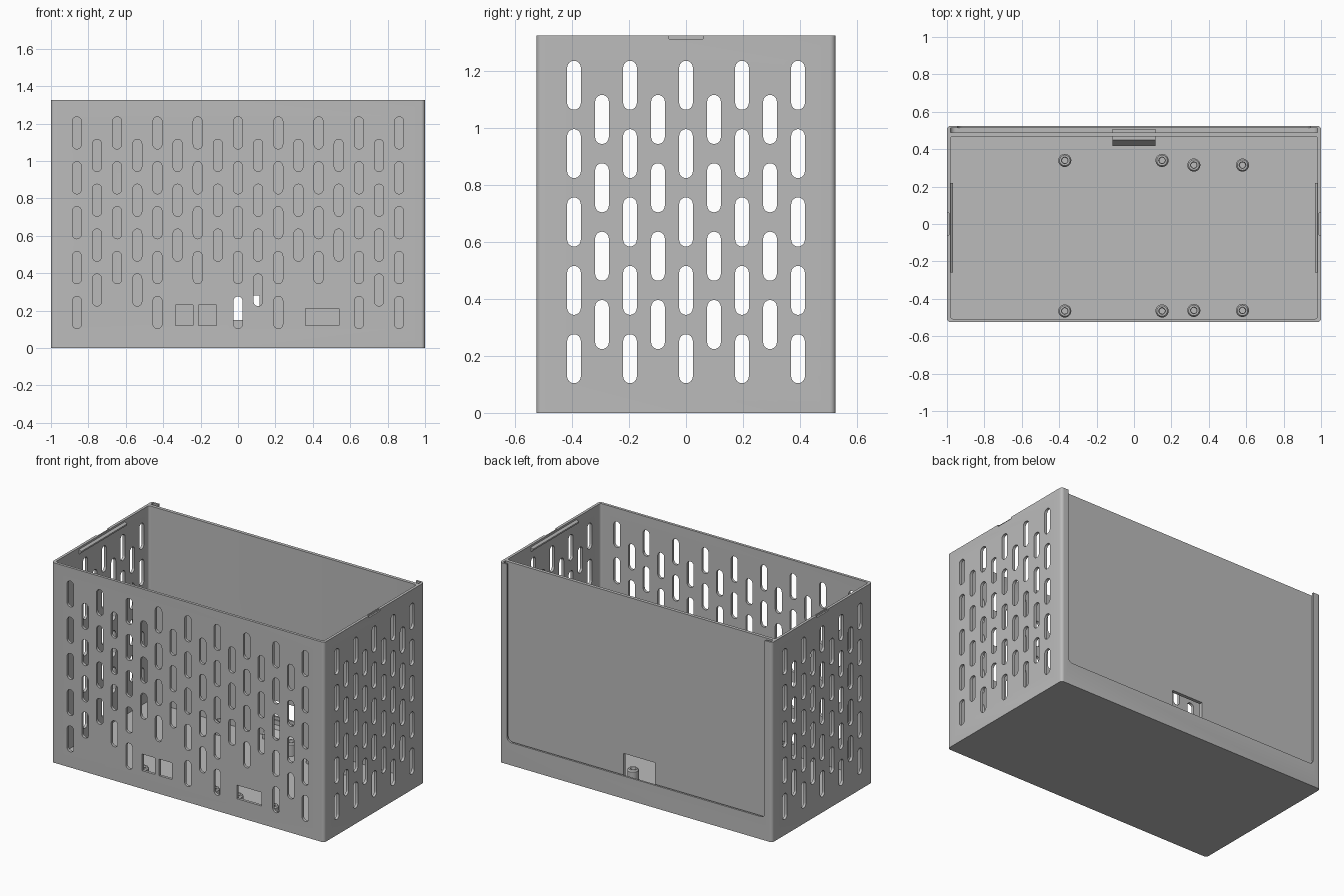
import bpy, bmesh, math
from mathutils import Vector

if "Cube" in bpy.data.objects:
    bpy.data.objects.remove(bpy.data.objects["Cube"])

grey = bpy.data.materials.new("grey plastic")
grey.diffuse_color = (0.5, 0.5, 0.5, 1)
grey.use_nodes = True
grey.node_tree.nodes["Principled BSDF"].inputs["Base Color"].default_value = grey.diffuse_color
W, D, H = 1.0, 0.525, 1.325          # half width, half depth, height
PLACE = {'x': lambda u, v, t: (t, u, v),
         'y': lambda u, v, t: (u, t, v),
         'z': lambda u, v, t: (u, v, t)}


def rounded(u0, u1, v0, v1, r=0.0, n=6):
    """Rectangle outline with rounded corners."""
    if r == 0:
        return [(u0, v0), (u1, v0), (u1, v1), (u0, v1)]
    pts = []
    for i, (cu, cv) in enumerate([(u1 - r, v1 - r), (u0 + r, v1 - r),
                                  (u0 + r, v0 + r), (u1 - r, v0 + r)]):
        for k in range(n + 1):
            a = math.pi / 2 * (i + k / n)
            p = (cu + r * math.cos(a), cv + r * math.sin(a))
            if not pts or (Vector(p) - Vector(pts[-1])).length > 1e-5:
                pts.append(p)
    if (Vector(pts[0]) - Vector(pts[-1])).length < 1e-5:
        pts.pop()
    return pts


def prism(bm, pts, axis, t0, t1):
    """Extrude an outline along an axis."""
    f = PLACE[axis]
    a = [bm.verts.new(f(u, v, t0)) for u, v in pts]
    b = [bm.verts.new(f(u, v, t1)) for u, v in pts]
    n = len(pts)
    faces = [bm.faces.new(a[::-1]), bm.faces.new(b)]
    for i in range(n):
        faces.append(bm.faces.new((a[i], a[(i + 1) % n], b[(i + 1) % n], b[i])))
    bmesh.ops.recalc_face_normals(bm, faces=faces)


def make(name, prisms):
    bm = bmesh.new()
    for p in prisms:
        prism(bm, *p)
    me = bpy.data.meshes.new(name)
    bm.to_mesh(me)
    bm.free()
    ob = bpy.data.objects.new(name, me)
    bpy.context.collection.objects.link(ob)
    me.materials.append(grey)
    return ob


def smooth(ob):
    bpy.ops.object.select_all(action='DESELECT')
    ob.select_set(True)
    bpy.context.view_layer.objects.active = ob
    bpy.ops.object.shade_smooth_by_angle(angle=math.radians(30))


def cut(ob, name, prisms):
    """Subtract a group of prisms and drop the cutter."""
    cutter = make(name, prisms)
    cutter.hide_render = True
    m = ob.modifiers.new(name, 'BOOLEAN')
    m.operation, m.solver, m.object = 'DIFFERENCE', 'EXACT', cutter
    bpy.context.view_layer.objects.active = ob
    bpy.ops.object.modifier_apply(modifier=m.name)
    bpy.data.objects.remove(cutter)


# Open case with floor and four walls
case = make("case", [(rounded(-W, W, -D, D, 0.02), 'z', 0, H)])
cut(case, "cavity", [(rounded(-0.982, 0.982, -0.507, 0.468, 0.015), 'z', 0.03, 1.5)])

# Sliding groove and the framed opening in the back
cut(case, "groove", [(rounded(-0.982, 0.982, 0.13, 1.6, 0.03), 'y', 0.49, 0.512)])
cut(case, "back_opening", [(rounded(-0.945, 0.945, 0.15, 1.6, 0.03), 'y', 0.505, 0.6)])
cut(case, "card_slot", [(rounded(-0.115, 0.115, 0.1, 0.28), 'y', 0.44, 0.505)])

# Staggered ventilation slots
R = 0.024
blocked = {-6, -3, -2, -1, 3, 4, 5}   # columns whose lowest slot is left out
front, sides = [], []
for c in range(-8, 9):
    odd = c % 2
    for k in range(4 if odd else 5):
        if k == 0 and c in blocked:
            continue
        x, z = c * 0.1077, 0.19 + 0.12 * odd + 0.24 * k
        front.append((rounded(x - R, x + R, z - 0.086, z + 0.086, R), 'y', -0.6, -0.45))
for c in range(-4, 5):
    odd = c % 2
    for k in range(4 if odd else 5):
        y, z = c * 0.0983, 0.19 + 0.12 * odd + 0.24 * k
        for s in (-1, 1):
            sides.append((rounded(y - R, y + R, z - 0.086, z + 0.086, R), 'x',
                          *sorted((s * 0.93, s * 1.1))))
# Connector ports
for x0, x1, z1 in ((-0.335, -0.24, 0.23), (-0.21, -0.115, 0.23), (0.36, 0.54, 0.21)):
    front.append((rounded(x0, x1, 0.12, z1), 'y', -0.6, -0.45))
cut(case, "front_holes", front)
cut(case, "side_holes", sides)

# Small pry notches on the outer top edge
cut(case, "notches", [(rounded(-0.06, 0.06, 1.313, 1.4), 'x', *sorted((s * 0.99, s * 1.1)))
                      for s in (-1, 1)])
smooth(case)

# Lid snap ridges inside the side walls
for s, side in ((-1, "left"), (1, "right")):
    profile = [(s * 0.984, 1.28), (s * 0.968, 1.292), (s * 0.968, 1.302), (s * 0.984, 1.314)]
    make(side + "_snap_ridge", [(profile, 'y', -0.26, 0.22)])

# Low ramp on the floor behind the card slot
make("card_ramp", [([(0.42, 0.025), (0.472, 0.025), (0.472, 0.1), (0.45, 0.1), (0.42, 0.06)],
                    'x', -0.115, 0.115)])

# Hollow board standoffs
rings = [(0.035, 0.028), (0.035, 0.105), (0.028, 0.115), (0.018, 0.115), (0.015, 0.105), (0.015, 0.031)]
N = 24
for i, (x, y) in enumerate([(-0.37, 0.34), (0.15, 0.34), (-0.37, -0.465), (0.15, -0.465),
                            (0.32, 0.315), (0.58, 0.315), (0.32, -0.462), (0.58, -0.462)]):
    bm = bmesh.new()
    loops = [[bm.verts.new((x + r * math.cos(2 * math.pi * k / N),
                            y + r * math.sin(2 * math.pi * k / N), z)) for k in range(N)]
             for r, z in rings]
    for a, b in zip(loops, loops[1:]):
        for k in range(N):
            bm.faces.new((a[k], a[(k + 1) % N], b[(k + 1) % N], b[k]))
    bm.faces.new(loops[-1])
    me = bpy.data.meshes.new("standoff")
    bm.to_mesh(me)
    bm.free()
    me.materials.append(grey)
    ob = bpy.data.objects.new("standoff_%d" % (i + 1), me)
    bpy.context.collection.objects.link(ob)
    smooth(ob)
